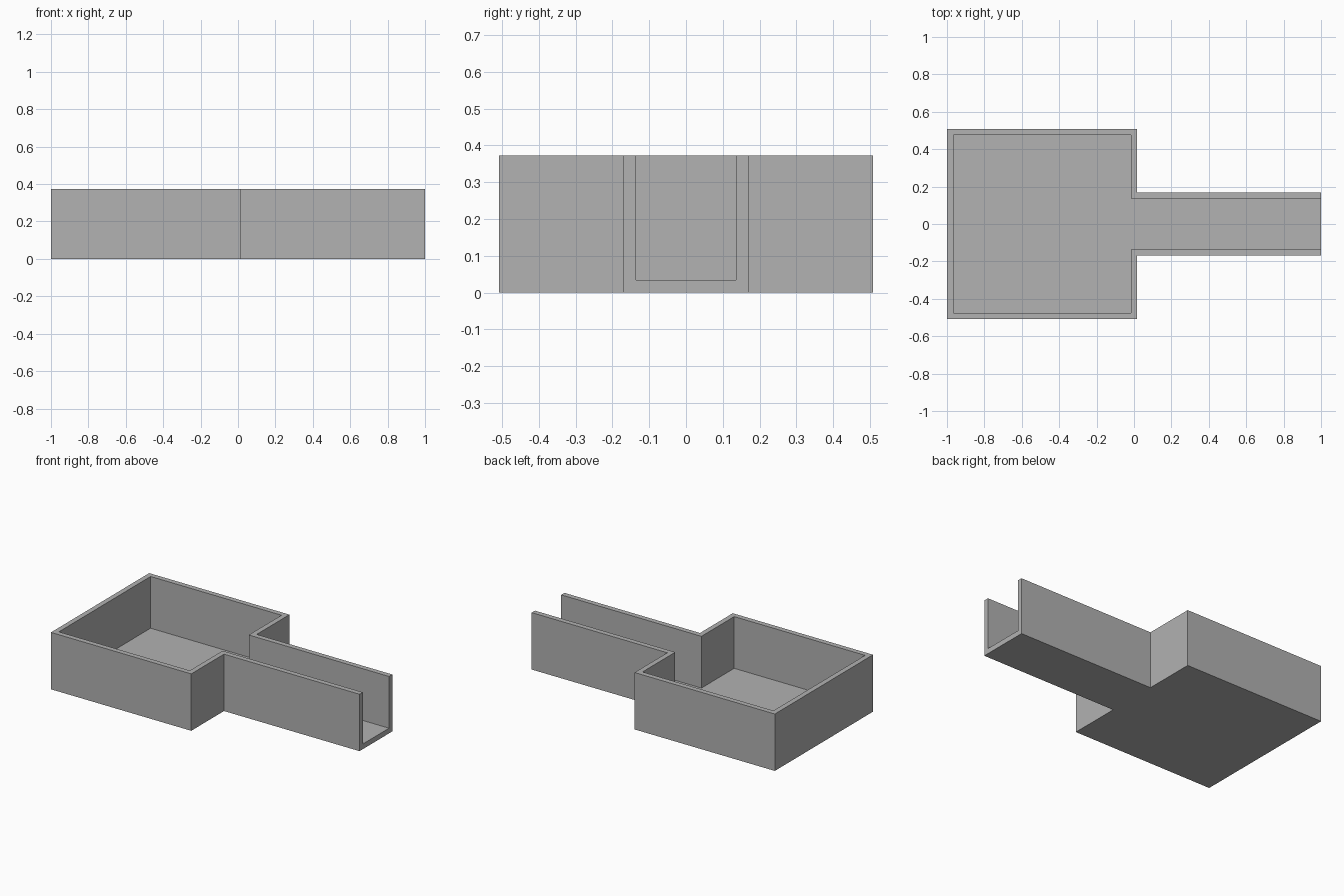
import bpy
import bmesh

cube = bpy.data.objects.get("Cube")
if cube:
    bpy.data.objects.remove(cube, do_unlink=True)

U = 2 / 59            # wall and floor thickness
HEIGHT = 11 * U
ROOM_HALF = 15 * U    # half depth of the square room
CHANNEL_HALF = 5 * U  # half depth of the corridor
ROOM_END = -1 + 2 * ROOM_HALF

grey = bpy.data.materials.new("plain_grey")
grey.use_nodes = True
COLOUR = (0.445, 0.445, 0.445, 1)
grey.diffuse_color = COLOUR
grey.node_tree.nodes["Principled BSDF"].inputs["Base Color"].default_value = COLOUR


def footprint_prism(name, inset, x_end, z0, z1):
    """Extrude the mirrored room-and-corridor outline, shrunk by inset."""
    room, channel = ROOM_HALF - inset, CHANNEL_HALF - inset
    step = ROOM_END - inset
    half = [(-1 + inset, room), (step, room), (step, channel), (x_end, channel)]
    outline = [(x, -y) for x, y in half] + half[::-1]
    bm = bmesh.new()
    base = bm.faces.new([bm.verts.new((x, y, z0)) for x, y in outline])
    top = bmesh.ops.extrude_face_region(bm, geom=[base])["geom"]
    moved = [v for v in top if isinstance(v, bmesh.types.BMVert)]
    bmesh.ops.translate(bm, verts=moved, vec=(0, 0, z1 - z0))
    bmesh.ops.recalc_face_normals(bm, faces=bm.faces)
    mesh = bpy.data.meshes.new(name)
    bm.to_mesh(mesh)
    bm.free()
    mesh.materials.append(grey)
    obj = bpy.data.objects.new(name, mesh)
    bpy.context.collection.objects.link(obj)
    return obj


# Solid outer block and the hollow, which runs out through the corridor end
shell = footprint_prism("room_and_corridor", 0, 1, 0, HEIGHT)
hollow = footprint_prism("hollow_cutter", U, 1.2, U, HEIGHT + 0.2)
hollow.hide_render = True

cut = shell.modifiers.new("hollow", "BOOLEAN")
cut.operation = "DIFFERENCE"
cut.solver = "EXACT"
cut.object = hollow
bpy.context.view_layer.objects.active = shell
bpy.ops.object.modifier_apply(modifier=cut.name)
bpy.data.objects.remove(hollow, do_unlink=True)
